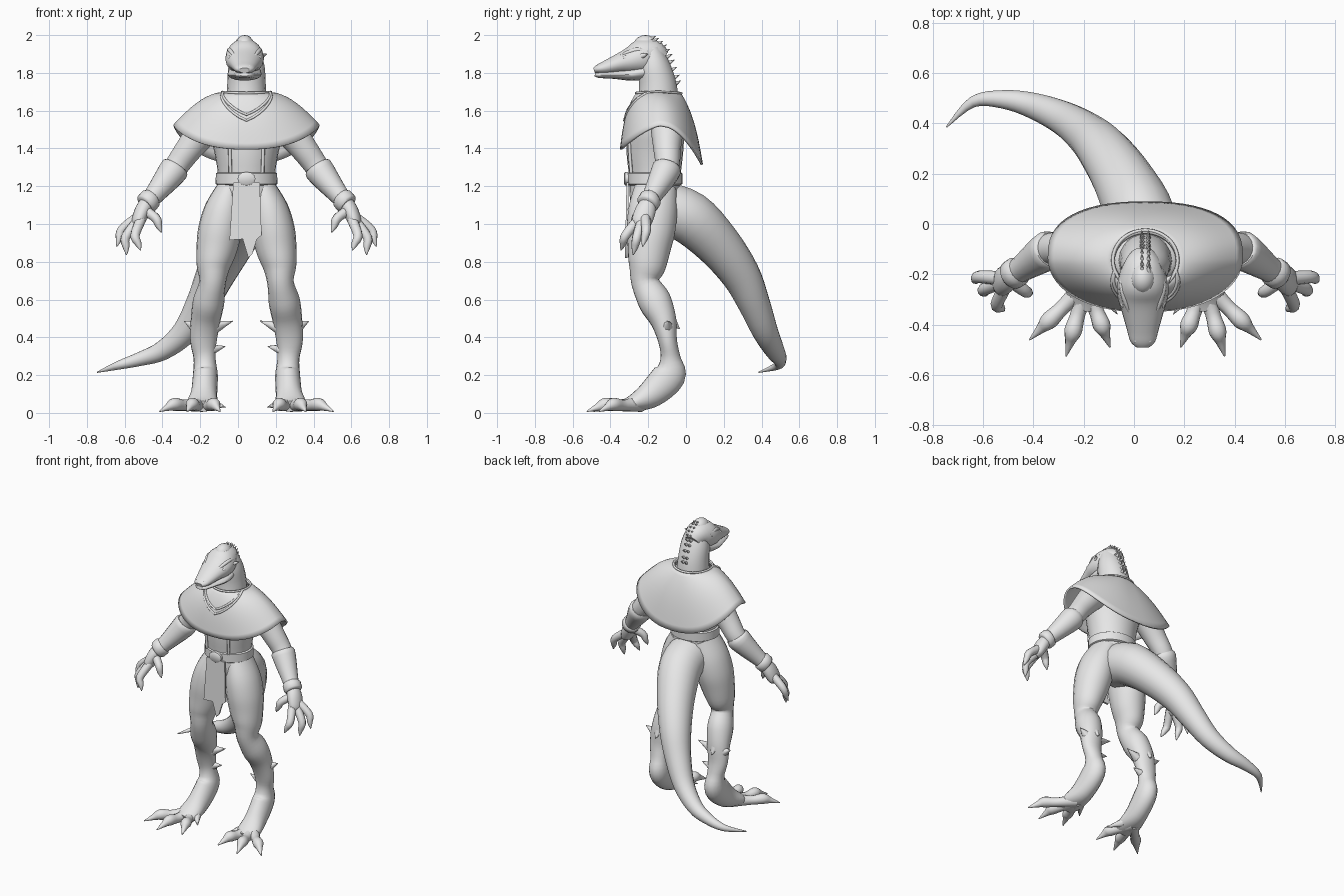
import bpy
import bmesh
import math
from mathutils import Vector, Matrix

CX = 0.045  # centre line of the body
SIDES = (("left", 1), ("right", -1))

start = bpy.data.objects.get("Cube")
if start:
    bpy.data.objects.remove(start)

grey = bpy.data.materials.new("plain_grey")
grey.use_nodes = True
grey.diffuse_color = (.8, .8, .8, 1)
grey.node_tree.nodes["Principled BSDF"].inputs["Base Color"].default_value = (.8, .8, .8, 1)


def finish(name, bm, angle=50):
    bmesh.ops.recalc_face_normals(bm, faces=bm.faces)
    mesh = bpy.data.meshes.new(name)
    bm.to_mesh(mesh)
    bm.free()
    mesh.materials.append(grey)
    obj = bpy.data.objects.new(name, mesh)
    bpy.context.collection.objects.link(obj)
    bpy.ops.object.select_all(action="DESELECT")
    bpy.context.view_layer.objects.active = obj
    obj.select_set(True)
    bpy.ops.object.shade_smooth_by_angle(angle=math.radians(angle))
    return obj


def spline(points, steps):
    """Smooth curve through points; every column, radii too, is interpolated."""
    padded = [points[0]] + list(points) + [points[-1]]
    out = []
    for a, b, c, d in zip(padded, padded[1:], padded[2:], padded[3:]):
        for k in range(steps):
            t = k / steps
            out.append([q + t * (r - p + t * (2 * p - 5 * q + 4 * r - s + t * (3 * (q - r) + s - p))) / 2
                        for p, q, r, s in zip(a, b, c, d)])
    return out + [list(points[-1])]


def tube(name, points, side=1, ref=(1, 0, 0), steps=4, sides=18, offset=CX, closed=False):
    """Loft ellipses along x, y, z, radius (and second radius)."""
    pts = [p if len(p) > 4 else (*p, p[3]) for p in points]
    pts = spline(pts, steps) if steps > 1 else pts
    centres = [Vector((p[0] * side + offset, p[1], p[2])) for p in pts]
    bm = bmesh.new()
    rings, u, last, n = [], Vector(ref), None, len(pts)
    for i, c in enumerate(centres):
        ahead = centres[(i + 1) % n] if closed else centres[min(i + 1, n - 1)]
        t = (ahead - centres[i - 1 if closed else max(i - 1, 0)]).normalized()
        if last:
            u = last.rotation_difference(t) @ u
        u = (u - t * u.dot(t)).normalized()
        v, last = t.cross(u), t
        ra, rb = max(pts[i][3], .001), max(pts[i][4], .001)
        angles = [math.tau * k / sides for k in range(sides)]
        rings.append([bm.verts.new(c + u * ra * math.cos(a) + v * rb * math.sin(a)) for a in angles])
    pairs = list(zip(rings, rings[1:])) + ([(rings[-1], rings[0])] if closed else [])
    for lo, hi in pairs:
        for k in range(sides):
            j = (k + 1) % sides
            bm.faces.new((lo[k], lo[j], hi[j], hi[k]))
    if not closed:
        bm.faces.new(rings[0])
        bm.faces.new(rings[-1])
    return finish(name, bm)


def ball(name, centre, size):
    bm = bmesh.new()
    place = Matrix.Translation(centre) @ Matrix.Diagonal((*size, 1))
    bmesh.ops.create_uvsphere(bm, u_segments=16, v_segments=10, radius=1, matrix=place)
    return finish(name, bm)


def spike(name, base, tip, radius, side=1):
    middle = [(p + q) / 2 for p, q in zip(base, tip)]
    return tube(name, [(*base, radius), (*middle, radius * .5), (*tip, .001)], side,
                ref=(.3, .8, .5), steps=1, sides=8)


# Torso, neck and tail
tube("torso", [(0, -.16, 1, .1, .1), (0, -.165, 1.12, .165, .13), (0, -.165, 1.24, .15, .135),
               (0, -.165, 1.38, .17, .15), (0, -.16, 1.5, .2, .15), (0, -.14, 1.6, .19, .12),
               (0, -.14, 1.68, .11, .1)], sides=28)
tube("neck", [(0, -.145, 1.64, .108, .11), (0, -.15, 1.74, .102, .1), (0, -.17, 1.84, .095, .085),
              (0, -.19, 1.93, .068, .06)])
tube("tail", [(.04, -.14, 1.09, .14), (.03, .015, 1.035, .142), (-.04, .17, .89, .122),
              (-.12, .29, .73, .103), (-.19, .36, .58, .085), (-.28, .42, .43, .068),
              (-.4, .47, .33, .052), (-.52, .495, .285, .037), (-.64, .485, .25, .022),
              (-.745, .385, .215, .003)], offset=0)

# Head: skull, lower jaw, crown, brows, eyes and nostrils
HEAD = CX - .01
tube("skull", [(0, -.12, 1.87, .05, .05), (0, -.17, 1.895, .082, .08), (0, -.23, 1.885, .1, .095),
               (0, -.29, 1.865, .1, .075), (0, -.35, 1.85, .083, .055), (0, -.42, 1.83, .063, .038),
               (0, -.465, 1.82, .05, .025), (0, -.487, 1.813, .03, .014)], offset=HEAD)
tube("lower_jaw", [(0, -.2, 1.81, .085, .045), (0, -.29, 1.792, .09, .034), (0, -.38, 1.79, .07, .022),
                   (0, -.46, 1.789, .045, .016), (0, -.482, 1.792, .025, .01)], offset=HEAD)
ball("crown", (HEAD, -.215, 1.94), (.052, .065, .06))
for label, s in SIDES:
    tube(label + "_brow", [(.04, -.375, 1.872, .004), (.064, -.32, 1.902, .011), (.08, -.26, 1.922, .012),
                           (.085, -.2, 1.915, .004)], s, sides=8, offset=HEAD)
    ball(label + "_eye", (HEAD + s * .078, -.315, 1.88), (.012, .02, .012))
    ball(label + "_nostril", (HEAD + s * .028, -.462, 1.835), (.009, .012, .008))
    spike(label + "_cheek_horn", (.08, -.23, 1.89), (.108, -.2, 1.9), .016, s)

# Paired spines down the back of the neck
spines = spline([(0, -.2, 1.975), (0, -.14, 1.93), (0, -.1, 1.85), (0, -.065, 1.74)], 3)
for i, (x, y, z) in enumerate(spines):
    for label, s in SIDES:
        spike(f"{label}_neck_spine_{i}", (.01, y - .015, z - .01), (.014, y + .04, z + .02), .021, s)

# Shoulder cape: swept from the neck opening to a dipping hem


def cape_point(angle, t):
    c, s = math.cos(angle), math.sin(angle)
    reach, drop, square = (.215, .13, 1) if s < 0 else (.225, .21, .75)
    wide = math.copysign(abs(c) ** .85, c)
    deep = math.copysign(abs(s) ** square, s)
    neck = Vector((.122 * c, -.145 + .115 * s, 1.698))
    hem = Vector((.388 * wide, -.135 + reach * deep, 1.525 - drop * abs(s) ** 1.5))
    bulge = math.sin(math.pi * t ** .8)
    return neck.lerp(hem, t) + Vector((.01 * c, .02 * s, .022 * abs(c) + .008)) * bulge + Vector((CX, 0, 0))


bm = bmesh.new()
AROUND, DOWN = 56, 10
grid = [[bm.verts.new(cape_point(math.tau * a / AROUND, d / DOWN)) for a in range(AROUND)]
        for d in range(DOWN + 1)]
for upper, lower in zip(grid, grid[1:]):
    for a in range(AROUND):
        b = (a + 1) % AROUND
        bm.faces.new((upper[a], upper[b], lower[b], lower[a]))
cape = finish("shoulder_cape", bm)
cape.modifiers.new("thickness", "SOLIDIFY").thickness = .012

# Collar rim and the bands that fall to a point on the chest
for name, depth in (("collar_rim", 0), ("collar_band", .5), ("collar_inner_band", .4)):
    loop = []
    for a in range(AROUND):
        angle = math.tau * a / AROUND
        fall = max(0, 1 - abs(angle - math.pi * 1.5) / 1.2)
        loop.append((*cape_point(angle, .02 + depth * fall), .007))
    tube(name, loop, ref=(0, 0, 1), steps=1, sides=8, offset=0, closed=True)

# Belt, buckle and hanging front cloth
tube("belt", [(0, -.165, 1.205, .152, .135), (0, -.165, 1.212, .164, .146), (0, -.165, 1.268, .162, .146),
              (0, -.165, 1.275, .15, .135)], steps=1, sides=32)
tube("belt_buckle", [(0, -.3, 1.24, .048, .036), (0, -.322, 1.24, .048, .036), (0, -.328, 1.24, .038, .028)],
     steps=1, sides=12)
bm = bmesh.new()
outline = [(-.07, 1.22), (.07, 1.22), (.08, .94), (.055, .92), (.03, .84), (.01, .82),
           (-.005, .87), (-.02, .92), (-.09, .915)]
cloth = bm.faces.new([bm.verts.new((x + CX, -.315 - .02 * (1.22 - z), z)) for x, z in outline])
back = bmesh.ops.extrude_face_region(bm, geom=[cloth])["geom"]
bmesh.ops.translate(bm, verts=[g for g in back if isinstance(g, bmesh.types.BMVert)], vec=(0, .012, 0))
finish("front_cloth", bm, 30)

# Limbs, built once for each side
for label, s in SIDES:
    tube(label + "_vest_edge", [(.09, -.3, 1.48, .009), (.088, -.298, 1.38, .009), (.085, -.29, 1.27, .009)],
         s, sides=8)
    tube(label + "_leg", [(.08, -.16, 1.2, .07, .11), (.115, -.175, 1.08, .105, .13),
                          (.14, -.185, .97, .115, .13), (.158, -.195, .87, .108, .115),
                          (.175, -.205, .78, .09, .1), (.18, -.215, .69, .07, .075),
                          (.2, -.165, .59, .083, .088), (.217, -.12, .49, .078, .07),
                          (.228, -.097, .38, .07, .05), (.222, -.082, .29, .058, .054),
                          (.218, -.088, .2, .066, .088), (.225, -.185, .1, .07, .075),
                          (.235, -.28, .052, .08, .045), (.24, -.34, .035, .055, .03)], s)
    toes = {"outer": (.46, -.46), "middle": (.315, -.525), "inner": (.14, -.49)}
    for toe, (x, y) in toes.items():
        at = [(.235 + (x - .235) * t, -.24 + (y + .24) * t) for t in (0, .4, .65, .8, 1)]
        shape = ((.05, .045), (.04, .03), (.045, .035), (.03, .02), (.008, .003))
        tube(f"{label}_{toe}_toe", [(*p, *form) for p, form in zip(at, shape)], s, sides=12)
    spike(label + "_dewclaw", (.18, -.27, .05), (.11, -.36, .03), .03, s)

    # Leg spurs
    spike(label + "_inner_spur", (.165, -.11, .455), (.07, -.1, .487), .035, s)
    spike(label + "_lower_spur", (.185, -.09, .335), (.11, -.085, .353), .03, s)
    spike(label + "_outer_spur", (.27, -.1, .455), (.332, -.09, .487), .035, s)
    spike(label + "_rear_spur", (.22, -.07, .475), (.22, -.033, .445), .03, s)

    # Arm, bracer and hand
    tube(label + "_arm", [(.14, -.1, 1.57, .085), (.23, -.1, 1.49, .085), (.31, -.1, 1.39, .072),
                          (.375, -.1, 1.3, .064), (.44, -.14, 1.21, .06), (.52, -.195, 1.12, .042)],
         s, ref=(0, 1, 0))
    tube(label + "_bracer", [(.372, -.098, 1.305, .066), (.382, -.103, 1.29, .078), (.42, -.128, 1.24, .071),
                             (.48, -.17, 1.165, .055), (.505, -.187, 1.135, .05)], s, ref=(0, 1, 0), steps=2)
    tube(label + "_wrist_cuff", [(.5, -.182, 1.14, .05), (.508, -.188, 1.133, .06), (.53, -.203, 1.108, .06),
                                 (.538, -.208, 1.1, .05)], s, ref=(0, 1, 0), steps=1)
    tube(label + "_palm", [(.52, -.195, 1.12, .04, .04), (.55, -.215, 1.07, .055, .042),
                           (.575, -.235, 1.01, .053, .035), (.585, -.24, .985, .03, .02)], s, ref=(0, 1, 0))
    fingers = {"outer": ((.585, -.215, 1.03), (.66, -.21, .97), (.687, -.23, .88)),
               "middle": ((.58, -.235, 1.01), (.64, -.26, .93), (.635, -.28, .835)),
               "inner": ((.56, -.255, 1.02), (.59, -.32, .94), (.56, -.345, .86)),
               "thumb": ((.535, -.225, 1.07), (.48, -.265, 1.03), (.45, -.28, .955))}
    for finger, (root, knuckle, tip) in fingers.items():
        near_tip = [k * .45 + t * .55 for k, t in zip(knuckle, tip)]
        tube(f"{label}_{finger}_finger", [(*root, .028), (*knuckle, .025), (*near_tip, .018), (*tip, .002)],
             s, ref=(0, 1, 0), sides=10)
